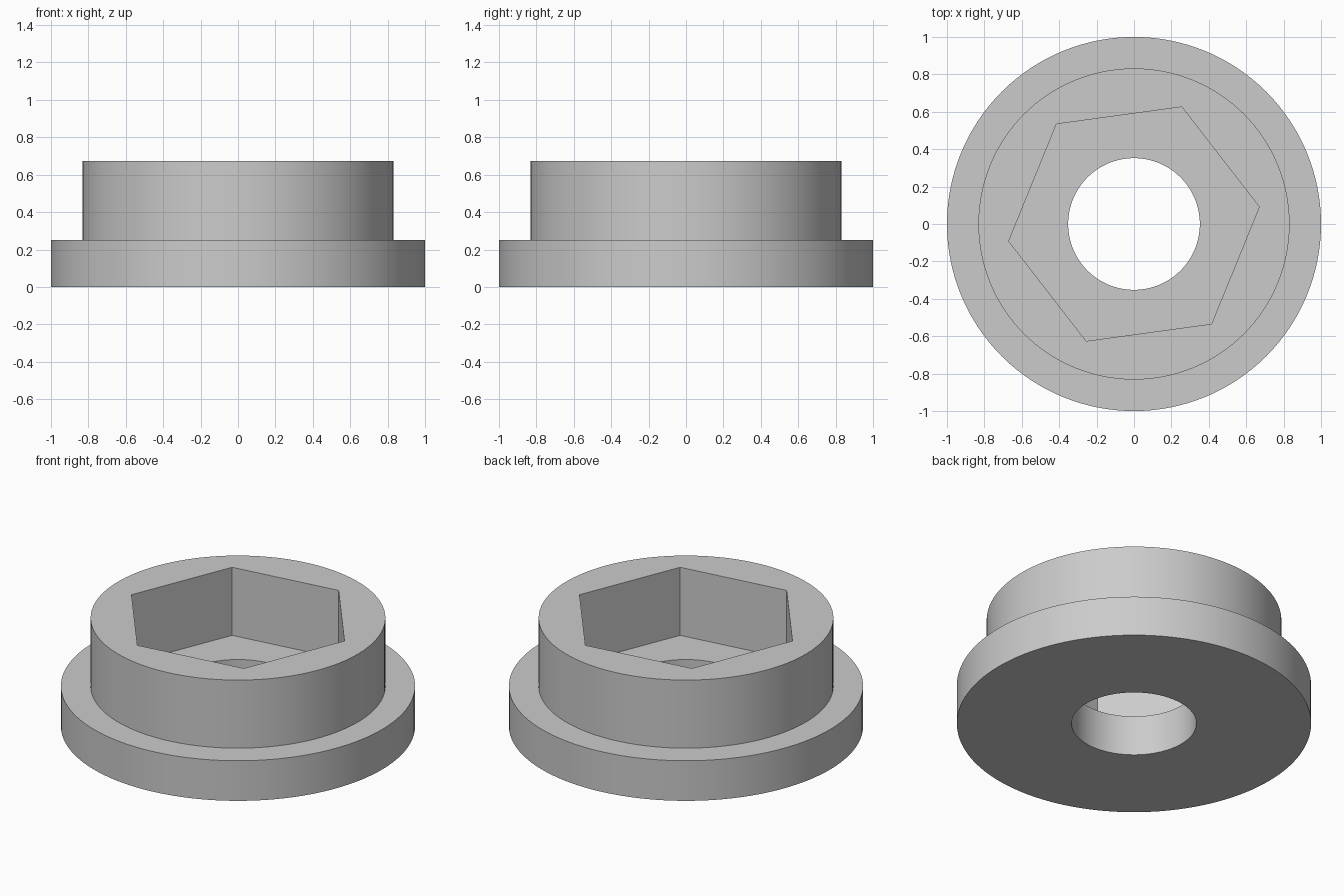
import bpy
import math

cube = bpy.data.objects.get("Cube")
if cube:
    bpy.data.objects.remove(cube, do_unlink=True)

SIDES = 128
FLANGE_TOP, TOP = 0.25, 0.674

grey = bpy.data.materials.new("plain_grey")
grey.use_nodes = True
colour = (0.6, 0.6, 0.6, 1)
grey.diffuse_color = colour
grey.node_tree.nodes["Principled BSDF"].inputs["Base Color"].default_value = colour


def turned(name, profile, sides=SIDES, turn=0.0):
    """Closed solid of revolution from (radius, height) pairs, bottom to top."""
    verts = [(r * math.cos(turn + math.tau * i / sides),
              r * math.sin(turn + math.tau * i / sides), z)
             for r, z in profile for i in range(sides)]
    faces = [list(range(sides))[::-1]]
    for ring in range(len(profile) - 1):
        a, b = ring * sides, (ring + 1) * sides
        for i in range(sides):
            j = (i + 1) % sides
            faces.append((a + i, a + j, b + j, b + i))
    faces.append([len(verts) - sides + i for i in range(sides)])
    mesh = bpy.data.meshes.new(name)
    mesh.from_pydata(verts, [], faces)
    mesh.materials.append(grey)
    obj = bpy.data.objects.new(name, mesh)
    bpy.context.collection.objects.link(obj)
    return obj


# Flange and collar in one solid
bushing = turned("flanged_bushing", [(1, 0), (1, FLANGE_TOP),
                                     (0.832, FLANGE_TOP), (0.832, TOP)])

# Hexagonal pocket in the collar, round bore through the flange
cutters = [
    turned("hex_pocket_cutter", [(0.676, FLANGE_TOP), (0.676, 1)], 6, math.radians(7.8)),
    turned("bore_cutter", [(0.352, -0.5), (0.352, 1.2)]),
]
bpy.context.view_layer.objects.active = bushing
for cutter in cutters:
    cut = bushing.modifiers.new(cutter.name, "BOOLEAN")
    cut.operation = "DIFFERENCE"
    cut.solver = "EXACT"
    cut.object = cutter
    bpy.ops.object.modifier_apply(modifier=cut.name)
for cutter in cutters:
    bpy.data.objects.remove(cutter, do_unlink=True)

# Smooth round walls, crisp rims
bpy.ops.object.select_all(action="DESELECT")
bushing.select_set(True)
bpy.ops.object.shade_smooth_by_angle(angle=math.radians(30))
